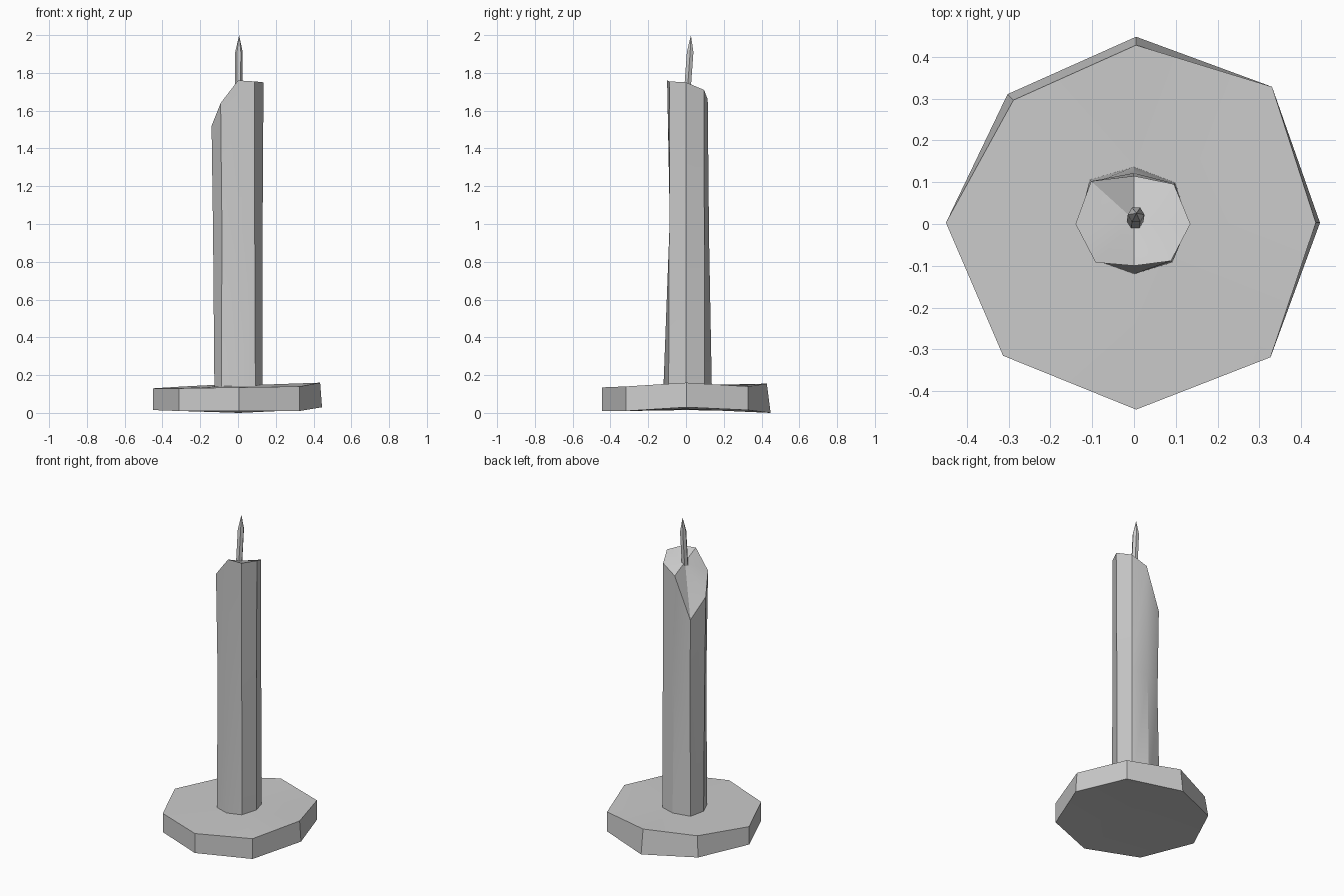
import bpy
import bmesh
from math import cos, sin, tau, radians

default_cube = bpy.data.objects.get("Cube")
if default_cube:
    bpy.data.objects.remove(default_cube, do_unlink=True)

# One plain stone grey for the whole model
grey = bpy.data.materials.new("plain_grey")
grey.use_nodes = True
colour = (0.6, 0.6, 0.6, 1)
grey.diffuse_color = colour
grey.node_tree.nodes["Principled BSDF"].inputs["Base Color"].default_value = colour


def per_corner(value, sides):
    """Let one number stand for every corner of a ring."""
    return value if isinstance(value, list) else [value] * sides


def ring(radii, heights, centre=(0, 0), sides=8):
    """Corners of a hand-cut polygon, counter-clockwise from +x."""
    corners = zip(per_corner(radii, sides), per_corner(heights, sides))
    return [(centre[0] + r * cos(tau * i / sides),
             centre[1] + r * sin(tau * i / sides), z)
            for i, (r, z) in enumerate(corners)]


def loft(name, rings, bottom, top):
    """Skin the rings from low to high and close both ends with fans."""
    bm = bmesh.new()
    loops = [[bm.verts.new(p) for p in points] for points in rings]
    sides = len(loops[0])
    low, high = bm.verts.new(bottom), bm.verts.new(top)
    for i in range(sides):
        j = (i + 1) % sides
        for a, b in zip(loops, loops[1:]):
            bm.faces.new((a[i], a[j], b[j], b[i]))
        bm.faces.new((low, loops[0][j], loops[0][i]))
        bm.faces.new((high, loops[-1][i], loops[-1][j]))
    bmesh.ops.recalc_face_normals(bm, faces=bm.faces)
    mesh = bpy.data.meshes.new(name)
    bm.to_mesh(mesh)
    bm.free()
    obj = bpy.data.objects.new(name, mesh)
    bpy.context.collection.objects.link(obj)
    mesh.materials.append(grey)
    bpy.ops.object.select_all(action="DESELECT")
    obj.select_set(True)
    bpy.context.view_layer.objects.active = obj
    bpy.ops.object.shade_smooth_by_angle(angle=radians(30))
    return obj


# Uneven eight-sided foot
foot_centre = (0.005, 0.003)
loft("base", [
    ring([.44, .46, .445, .435, .455, .45, .447, .455],
         [.03, .015, 0, .01, .015, .01, .01, .01], foot_centre),
    ring([.43, .46, .425, .415, .455, .45, .447, .455],
         [.16, .14, .155, .14, .13, .13, .135, .14], foot_centre),
], bottom=(0, 0, .02), top=(0, 0, .145))

# Eight-sided candle, pinched at the middle, with a slanted top
loft("candle", [
    ring([.13, .14, .137, .15, .125, .125, .12, .13], .12),
    ring([.13, .137, .122, .137, .132, .12, .08, .125],
         [.95, .95, .93, .84, .95, .96, .96, .96]),
    ring([.135, .135, .115, .145, .14, .13, .1, .125],
         [1.75, 1.71, 1.66, 1.4, 1.52, 1.64, 1.76, 1.755]),
], bottom=(0, 0, .12), top=(0, .01, 1.71))

# Leaning six-sided wick with a pointed tip
loft("wick", [
    ring(.02, 1.69, (.003, .006), sides=6),
    ring(.02, 1.91, (.005, .022), sides=6),
], bottom=(.003, .006, 1.69), top=(.006, .026, 2))
